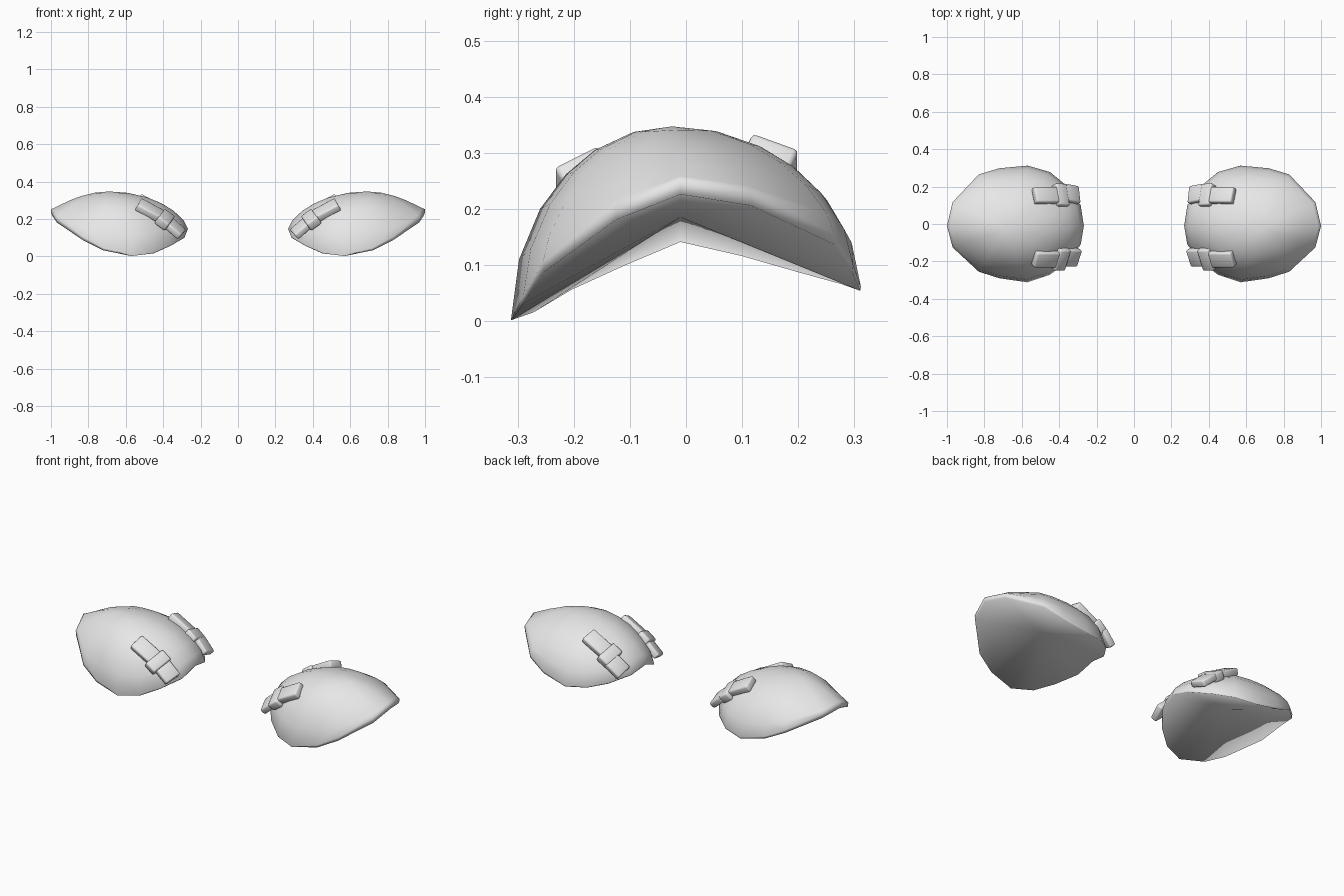
import bpy, bmesh, math
from mathutils import Vector, Matrix

cube = bpy.data.objects.get("Cube")
if cube:
    bpy.data.objects.remove(cube, do_unlink=True)

grey = bpy.data.materials.new("light grey")
grey.use_nodes = True
grey.diffuse_color = (0.8, 0.8, 0.8, 1)
grey.node_tree.nodes["Principled BSDF"].inputs["Base Color"].default_value = (0.8, 0.8, 0.8, 1)


def finish(name, bm, bevel, smooth_angle):
    """Make an object, bevel it, mirror it to the other side and shade it."""
    bmesh.ops.recalc_face_normals(bm, faces=bm.faces)
    mesh = bpy.data.meshes.new(name)
    bm.to_mesh(mesh)
    bm.free()
    mesh.materials.append(grey)
    obj = bpy.data.objects.new(name, mesh)
    bpy.context.collection.objects.link(obj)
    if bevel:
        soft = obj.modifiers.new("soft edges", 'BEVEL')
        soft.width = bevel
        soft.segments = 2
    obj.modifiers.new("mirror", 'MIRROR').use_axis = (True, False, False)
    bpy.ops.object.select_all(action='DESELECT')
    obj.select_set(True)
    bpy.context.view_layer.objects.active = obj
    bpy.ops.object.convert(target='MESH')
    bpy.ops.object.shade_smooth_by_angle(angle=smooth_angle)


# Shoulder shell: rim points (x, y, z, roundness of the rise towards the crown)
RIM = [
    (1.00, -0.01, 0.252, 1.15), (0.97, 0.117, 0.23, 1.0), (0.83, 0.265, 0.155, 0.7),
    (0.72, 0.298, 0.10, 0.58), (0.57, 0.312, 0.06, 0.55), (0.45, 0.278, 0.072, 0.53),
    (0.36, 0.205, 0.092, 0.55), (0.285, 0.10, 0.122, 0.6), (0.268, -0.01, 0.147, 0.65),
    (0.285, -0.11, 0.105, 0.6), (0.36, -0.205, 0.062, 0.52), (0.45, -0.272, 0.022, 0.5),
    (0.57, -0.312, 0.002, 0.5), (0.72, -0.29, 0.045, 0.55), (0.83, -0.255, 0.105, 0.7),
    (0.97, -0.125, 0.205, 1.0),
]
CROWN = Vector((0.69, -0.025, 0.347))
HOLLOW = Vector((0.62, -0.01, 0.185))

bm = bmesh.new()
# Lower lip, thickest at the outer end
rings = [[bm.verts.new((x - (x - 0.62) * 0.005, y * 0.995, z - 0.006 * (z > 0.01)
                        - 0.02 * max(0, (x - 0.57) / 0.43)))
          for x, y, z, q in RIM]]
# Domed top
for s in (0, 0.05, 0.18, 0.34, 0.52, 0.76):
    ring = []
    for x, y, z, q in RIM:
        rise = (1 - (1 - s) ** 2) ** q
        ring.append(bm.verts.new((x + (CROWN.x - x) * s, y + (CROWN.y - y) * s,
                                  z + (CROWN.z - z) * rise)))
    rings.append(ring)
n = len(RIM)
for low, high in zip(rings, rings[1:]):
    for i in range(n):
        j = (i + 1) % n
        bm.faces.new((low[i], low[j], high[j], high[i]))
# Crown and tent-like hollow underside
top = bm.verts.new(CROWN)
under = bm.verts.new(HOLLOW)
for i in range(n):
    j = (i + 1) % n
    bm.faces.new((rings[-1][i], rings[-1][j], top))
    bm.faces.new((rings[0][j], rings[0][i], under))
finish("shoulder_shells", bm, 0, math.pi)


def strap_piece(name, centre, along, across, size):
    """Box whose length follows 'along' and whose width follows 'across'."""
    a = Vector(along).normalized()
    b = Vector(across)
    b = (b - a * b.dot(a)).normalized()
    frame = Matrix((a, b, a.cross(b))).transposed().to_4x4()
    bm = bmesh.new()
    bmesh.ops.create_cube(bm, size=1)
    bmesh.ops.scale(bm, vec=size, verts=bm.verts)
    bmesh.ops.transform(bm, matrix=Matrix.Translation(centre) @ frame, verts=bm.verts)
    finish(name, bm, 0.009, 1.0)


# Front and back straps: upper end, loop and tail
for side, y, lift, yaw, across in (("front", -0.186, 0, 0, (0, 0.85, 0.55)),
                                   ("back", 0.152, 0.026, 0.15, (0, 0.9, -0.42))):
    strap_piece(side + "_strap_ends", (0.472, y, 0.246 + lift), (0.87, 0, 0.47), across,
                (0.14, 0.09, 0.042))
    strap_piece(side + "_strap_loops", (0.392, y, 0.196 + lift), (0.8, yaw / 2, 0.58), across,
                (0.07, 0.125, 0.05))
    strap_piece(side + "_strap_tails", (0.337, y + 0.008, 0.15 + lift), (0.75, yaw, 0.66), across,
                (0.1, 0.098, 0.038))
